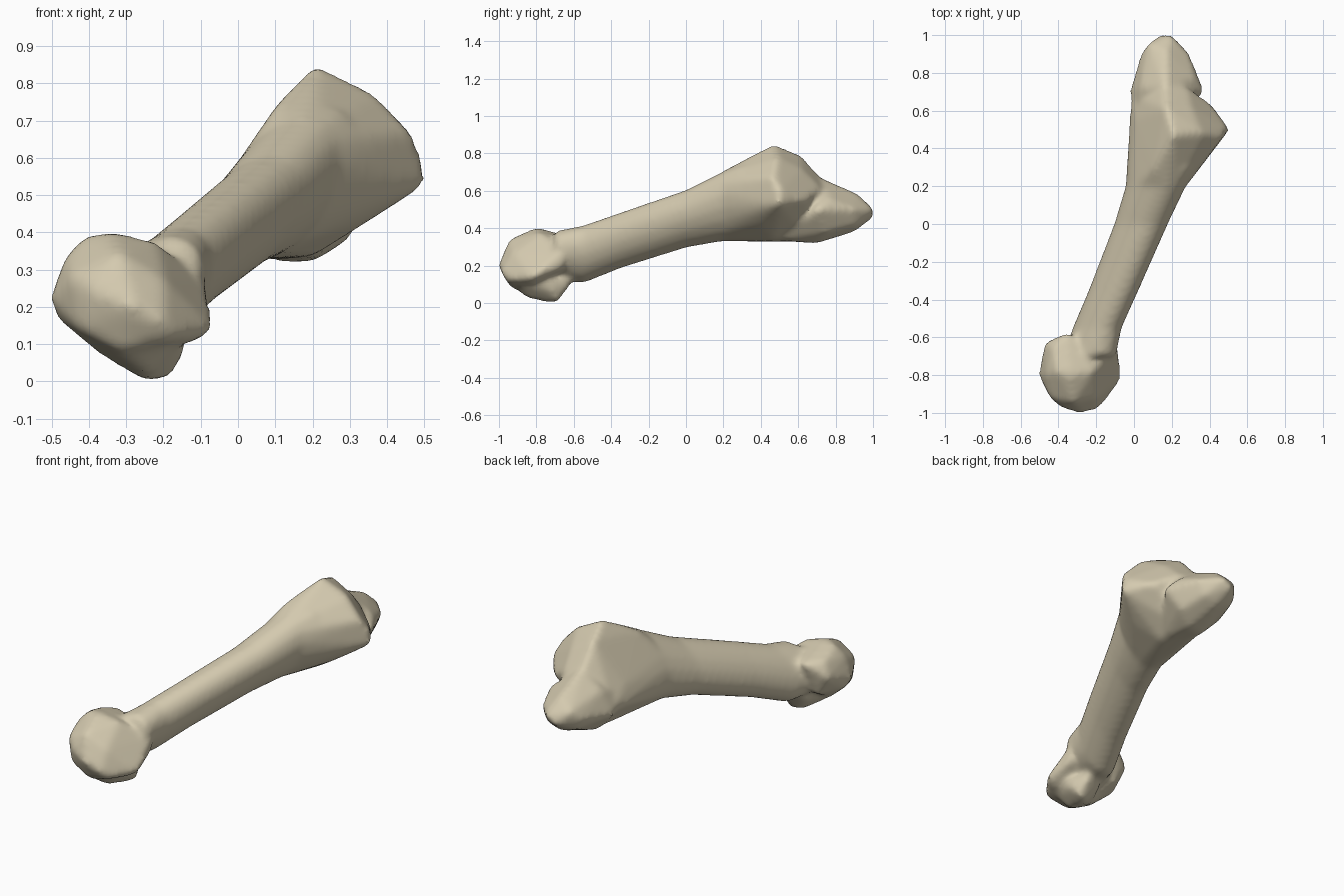
import bpy, bmesh, math
from mathutils import Vector

cube = bpy.data.objects.get("Cube")
if cube:
    bpy.data.objects.remove(cube, do_unlink=True)

ivory = bpy.data.materials.new("ivory_bone")
ivory.use_nodes = True
ivory.diffuse_color = (.66, .59, .43, 1)
ivory.node_tree.nodes["Principled BSDF"].inputs["Base Color"].default_value = ivory.diffuse_color

bm = bmesh.new()


def add_hull(points):
    """Add a closed convex lump around the given points."""
    part = bmesh.new()
    for point in points:
        part.verts.new(point)
    result = bmesh.ops.convex_hull(part, input=part.verts[:])
    loose = set(result["geom_interior"]) | set(result["geom_unused"])
    bmesh.ops.delete(part, geom=[g for g in loose if isinstance(g, bmesh.types.BMVert)], context='VERTS')
    bmesh.ops.recalc_face_normals(part, faces=part.faces[:])
    temp = bpy.data.meshes.new("temporary_lump")
    part.to_mesh(temp)
    part.free()
    bm.from_mesh(temp)
    bpy.data.meshes.remove(temp)


def ring(y, left, right, low, high, lean=.37, sides=16):
    """Leaning oval cross-section that fills the given bounds."""
    points = []
    for i in range(sides):
        angle = math.tau * i / sides
        x = (left + right) / 2 + (right - left) / 2 * math.cos(angle)
        z = (low + high) / 2 + (high - low) / 2 * math.sin(angle + lean)
        points.append(Vector((x, y, z)))
    return points


# Shaft: chain of lumps between oval sections
shaft = [ring(*section) for section in (
    (-.7, -.37, -.1, .13, .38),
    (-.55, -.32, -.07, .11, .41),
    (-.35, -.235, .02, .19, .48),
    (0, -.1, .175, .3, .6),
    (.2, -.04, .27, .335, .7),
    (.3, -.02, .33, .34, .74),
)]
for first, second in zip(shaft, shaft[1:]):
    add_hull(first + second)

# Rounded head with its side corner
add_hull([
    (-.28, -1, .2), (-.2, -.98, .16), (-.38, -.97, .24), (-.32, -.94, .34),
    (-.44, -.92, .28), (-.42, -.92, .14), (-.3, -.93, .08), (-.17, -.95, .12),
    (-.2, -.92, .27), (-.34, -.8, .4), (-.41, -.78, .385), (-.46, -.8, .33),
    (-.5, -.8, .22), (-.48, -.76, .17), (-.36, -.8, .07), (-.07, -.82, .14),
    (-.1, -.82, .115), (-.22, -.78, .37), (-.47, -.63, .27), (-.43, -.65, .35),
    (-.36, -.58, .34), (-.09, -.65, .27), (-.1, -.66, .19), (-.4, -.64, .16),
])

# Lower knuckle under the head
add_hull([
    (-.36, -.8, .07), (-.22, -.7, 0), (-.26, -.72, .01), (-.18, -.68, .02),
    (-.15, -.72, .07), (-.14, -.74, .11), (-.3, -.65, .1), (-.2, -.6, .13),
    (-.25, -.85, .03), (-.3, -.9, .07), (-.25, -.75, .25), (-.18, -.88, .1),
])

# Flared base with its flat joint face
add_hull(shaft[4] + [Vector(p) for p in (
    (.21, .47, .845), (.14, .36, .77), (.11, .3, .745), (.34, .5, .775),
    (.37, .48, .765), (.46, .46, .67), (.495, .5, .6), (.5, .5, .53),
    (.33, .4, .43), (.2, .47, .34), (.1, .47, .34), (0, .5, .46),
    (.01, .55, .55), (.17, .61, .79), (.3, .62, .71), (.4, .64, .55),
    (.1, .65, .33), (-.01, .68, .47), (.16, .72, .67), (.28, .72, .61),
)])

# Blunt rear spur
add_hull([
    (.14, 1, .46), (.2, 1, .5), (.04, .9, .48), (.29, .9, .5),
    (.17, .91, .585), (.17, .9, .385), (.07, .9, .42), (.25, .91, .42),
    (-.02, .7, .45), (.1, .68, .325), (.2, .7, .325), (.29, .75, .38),
    (.37, .7, .5), (.17, .72, .67), (.04, .72, .58), (.32, .77, .55),
    (.1, .5, .34), (.2, .5, .34), (.01, .5, .5), (.08, .95, .53),
])

mesh = bpy.data.meshes.new("foot_bone")
bm.to_mesh(mesh)
bm.free()
mesh.materials.append(ivory)
bone = bpy.data.objects.new("foot_bone", mesh)
bpy.context.collection.objects.link(bone)

# Fuse the lumps into one skin and soften the joins
fuse = bone.modifiers.new("fuse", 'REMESH')
fuse.mode = 'VOXEL'
fuse.voxel_size = .016
fuse.use_smooth_shade = True
soften = bone.modifiers.new("soften", 'SMOOTH')
soften.factor = .5
soften.iterations = 10
swell = bone.modifiers.new("swell", 'DISPLACE')
swell.strength = .005
swell.mid_level = 0
